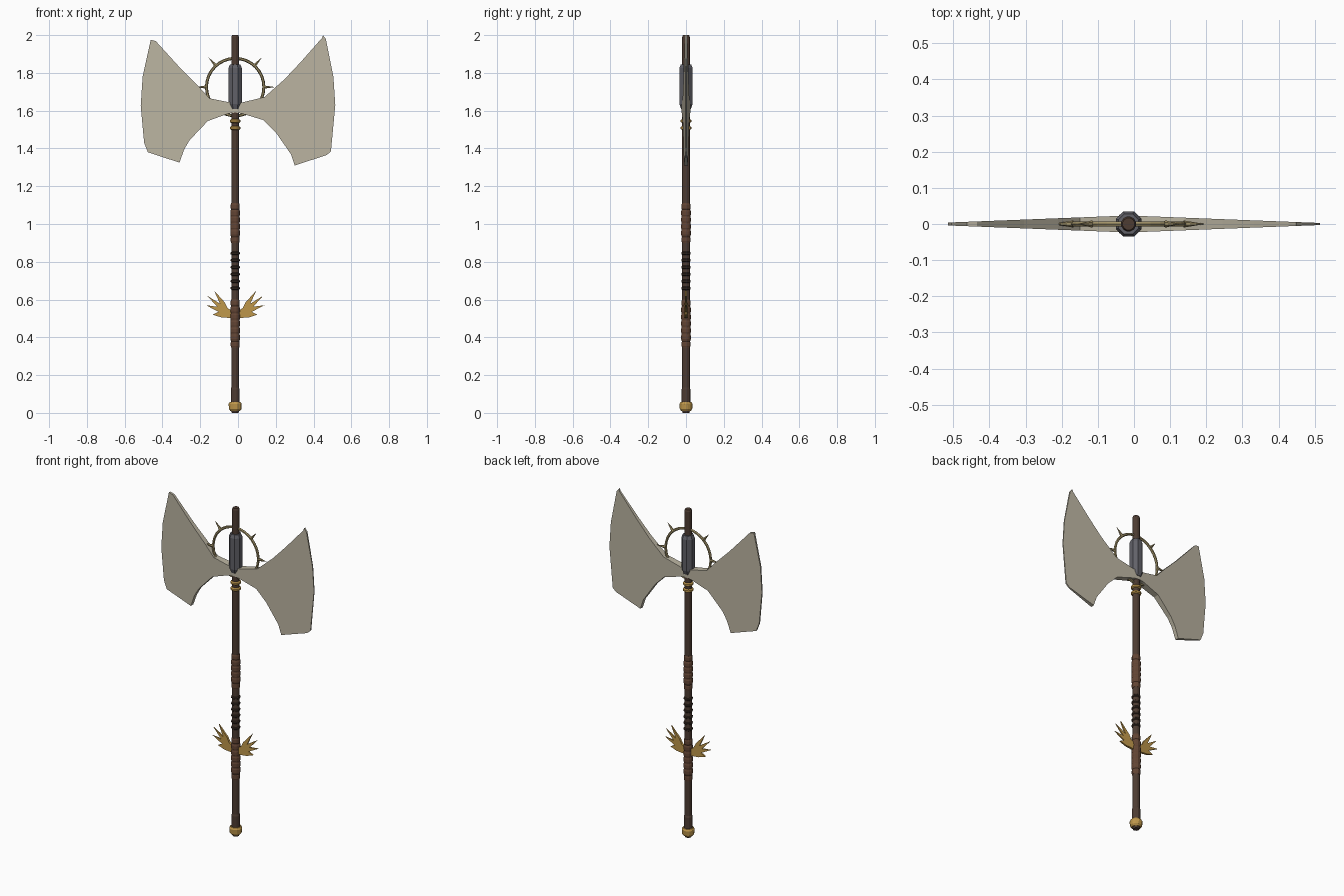
import bpy, bmesh
from math import pi, cos, sin, radians

if "Cube" in bpy.data.objects:
    bpy.data.objects.remove(bpy.data.objects["Cube"])

CX = -0.015  # shaft axis


def material(name, color):
    m = bpy.data.materials.new(name)
    m.diffuse_color = (*color, 1)
    m.use_nodes = True
    m.node_tree.nodes["Principled BSDF"].inputs["Base Color"].default_value = m.diffuse_color
    return m


WOOD = material("dark_wood", (0.075, 0.045, 0.032))
LEATHER = material("leather", (0.125, 0.06, 0.035))
CORD = material("cord", (0.04, 0.025, 0.018))
GOLD = material("gold", (0.52, 0.31, 0.07))
STEEL = material("steel", (0.12, 0.12, 0.14))
BLADE = material("blade_metal", (0.50, 0.46, 0.36))
BRASS = material("dull_brass", (0.36, 0.29, 0.14))


def finish(name, bm, mat):
    bmesh.ops.recalc_face_normals(bm, faces=bm.faces)
    me = bpy.data.meshes.new(name)
    bm.to_mesh(me)
    bm.free()
    me.materials.append(mat)
    ob = bpy.data.objects.new(name, me)
    bpy.context.collection.objects.link(ob)
    return ob


def lathe(name, profile, sides, mat):
    """Solid of revolution about the shaft from (radius, z) pairs."""
    bm = bmesh.new()
    rings = []
    for r, z in profile:
        angles = [2 * pi * (i + 0.5) / sides for i in range(sides)]
        rings.append([bm.verts.new((CX + r * cos(a), r * sin(a), z)) for a in angles])
    for a, b in zip(rings, rings[1:]):
        for i in range(sides):
            j = (i + 1) % sides
            bm.faces.new((a[i], a[j], b[j], b[i]))
    bm.faces.new(rings[0])
    bm.faces.new(rings[-1])
    return finish(name, bm, mat)


def plate(name, outline, half_thickness, mat):
    """Flat outline in xz, with a thickness depending on distance from the shaft."""
    bm = bmesh.new()
    sides = []
    for s in (-1, 1):
        sides.append([bm.verts.new((x, s * half_thickness(abs(x - CX)), z)) for x, z in outline])
    f, b = sides
    bm.faces.new(f)
    bm.faces.new(b[::-1])
    for i in range(len(f)):
        j = (i + 1) % len(f)
        bm.faces.new((f[i], f[j], b[j], b[i]))
    return finish(name, bm, mat)


# Shaft with slightly thicker foot
lathe("shaft", [(0.018, 0.0), (0.022, 0.01), (0.024, 0.06), (0.024, 0.125), (0.021, 0.135),
                (0.021, 1.99), (0.017, 2.0)], 12, WOOD)
lathe("pommel", [(0.026, 0.01), (0.034, 0.02), (0.036, 0.047), (0.030, 0.057)], 12, GOLD)


# Leather grips made of shallow overlapping wraps
def grip(name, z0, z1, wraps):
    prof = [(0.022, z0)]
    step = (z1 - z0) / wraps
    for i in range(wraps):
        z = z0 + i * step
        bulge = 0.0265 if 0 < i < wraps - 1 else 0.0245
        prof += [(bulge - 0.002, z + 0.08 * step), (bulge, z + 0.25 * step),
                 (bulge, z + 0.75 * step), (bulge - 0.002, z + 0.92 * step)]
    lathe(name, prof + [(0.022, z1)], 12, LEATHER)


grip("lower_grip", 0.345, 0.60, 7)
grip("upper_grip", 0.90, 1.11, 6)

# Cord rings between the grips
for i in range(6):
    z = 0.66 + i * 0.037
    lathe(f"cord_ring_{i}", [(0.02, z - 0.009), (0.0255, z - 0.004),
                             (0.0255, z + 0.004), (0.02, z + 0.009)], 12, CORD)

# Gold rings under the head
for i, z in enumerate((1.508, 1.545)):
    lathe(f"gold_ring_{i}", [(0.02, z - 0.011), (0.029, z - 0.005),
                             (0.029, z + 0.005), (0.02, z + 0.011)], 12, GOLD)

# Octagonal steel collar
lathe("collar", [(0.029, 1.61), (0.038, 1.635), (0.038, 1.825), (0.030, 1.845)], 8, STEEL)

# Two blades, thick at the shaft and tapering to the cutting edge
left = [(CX, 1.645), (-0.05, 1.645), (-0.15, 1.665), (-0.21, 1.73), (-0.305, 1.825),
        (-0.435, 1.968), (-0.462, 1.975), (-0.505, 1.78), (-0.515, 1.625), (-0.497, 1.43),
        (-0.477, 1.38), (-0.31, 1.325), (-0.285, 1.395), (-0.255, 1.445), (-0.16, 1.545),
        (-0.05, 1.585), (CX, 1.59)]
right = [(CX, 1.645), (0.02, 1.643), (0.14, 1.672), (0.245, 1.765), (0.33, 1.855),
         (0.445, 1.985), (0.45, 2.0), (0.465, 1.98), (0.505, 1.78), (0.515, 1.63),
         (0.492, 1.385), (0.47, 1.365), (0.30, 1.31), (0.28, 1.37), (0.20, 1.485),
         (0.135, 1.55), (0.02, 1.585), (CX, 1.59)]
for name, outline in (("left_blade", left), ("right_blade", right)):
    plate(name, outline, lambda d: 0.0235 - 0.039 * d, BLADE)

# Spiked halo ring behind the collar
HZ, HR = 1.725, 0.152
bpy.ops.mesh.primitive_torus_add(location=(CX, 0, HZ), rotation=(pi / 2, 0, 0), major_radius=HR,
                                 minor_radius=0.008, major_segments=32, minor_segments=6)
halo = bpy.context.object
halo.name = "halo_ring"
halo.data.materials.append(BRASS)
for i, deg in enumerate((0, 48, 132, 180)):
    a = radians(deg)
    r = HR + 0.03
    bpy.ops.mesh.primitive_cone_add(vertices=6, radius1=0.010, radius2=0, depth=0.06,
                                    location=(CX + r * cos(a), 0, HZ + r * sin(a)),
                                    rotation=(0, pi / 2 - a, 0))
    spike = bpy.context.object
    spike.name = f"halo_spike_{i}"
    spike.data.materials.append(BRASS)

# Feathered wings on the lower grip
wing = [(0.0, 0.50), (0.035, 0.503), (0.075, 0.506), (0.118, 0.52), (0.088, 0.535),
        (0.155, 0.57), (0.095, 0.562), (0.148, 0.62), (0.08, 0.578), (0.112, 0.648),
        (0.055, 0.585), (0.04, 0.555), (0.0, 0.53)]
for name, s in (("left_wing", -1), ("right_wing", 1)):
    plate(name, [(CX + s * x, z) for x, z in wing], lambda d: 0.009 - 0.045 * d, GOLD)
